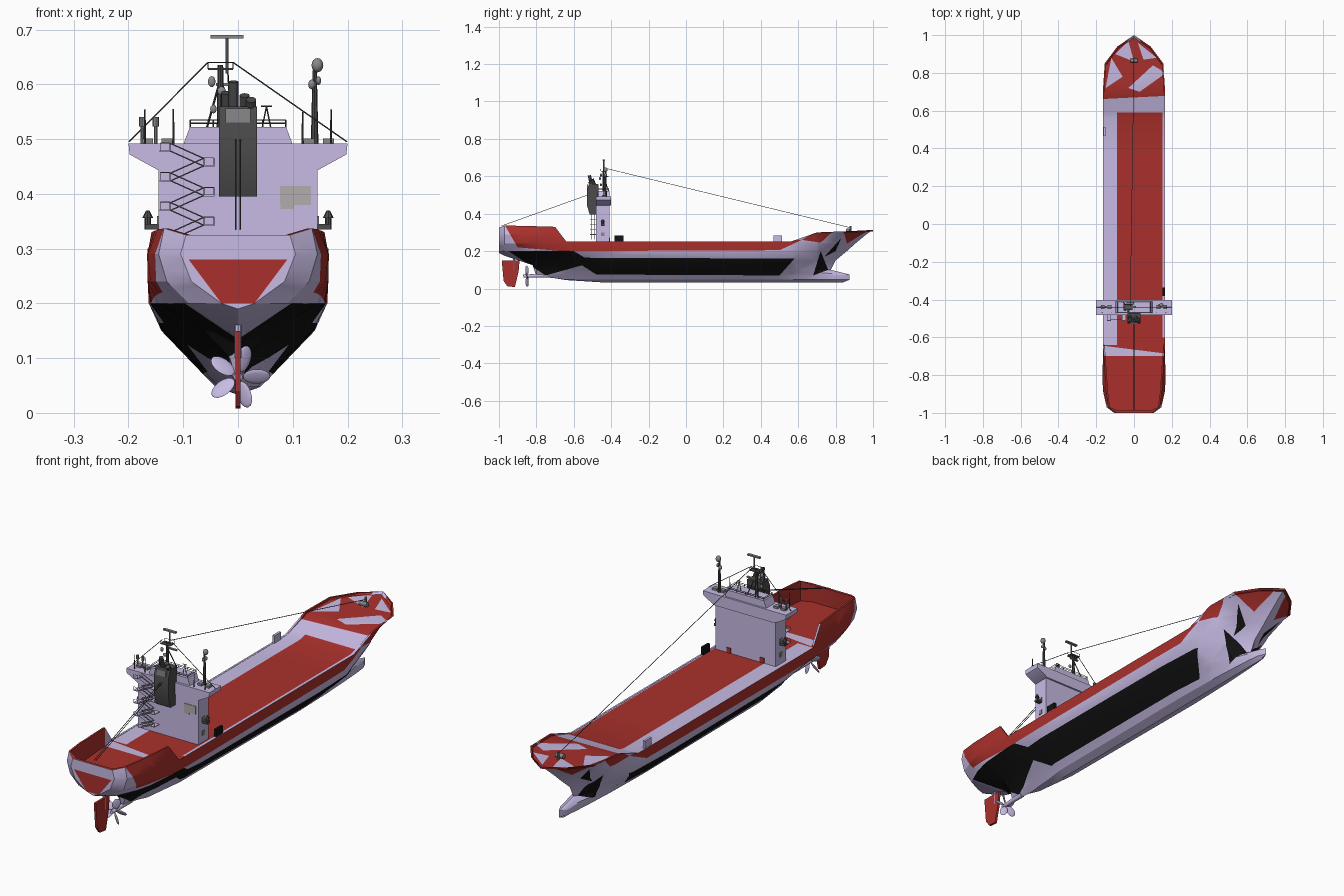
import bpy, bmesh, math
from mathutils import Vector, Matrix

if "Cube" in bpy.data.objects:
    bpy.data.objects.remove(bpy.data.objects["Cube"])

def mat(name, r, g, b):
    m = bpy.data.materials.new(name)
    m.diffuse_color = (r, g, b, 1)
    m.use_nodes = True
    m.node_tree.nodes["Principled BSDF"].inputs["Base Color"].default_value = m.diffuse_color
    return m

LAV, RED = mat("lavender", .58, .50, .78), mat("red", .40, .03, .025)
BLK, DARK = mat("black", .006, .006, .007), mat("dark_grey", .07, .07, .07)
GREY, TAN = mat("grey", .25, .25, .26), mat("tan", .45, .42, .42)

def finish(name, bm, mats, angle=30):
    bmesh.ops.recalc_face_normals(bm, faces=bm.faces[:])
    me = bpy.data.meshes.new(name)
    bm.to_mesh(me)
    bm.free()
    for m in mats:
        me.materials.append(m)
    me.shade_smooth()
    me.set_sharp_from_angle(angle=math.radians(angle))
    ob = bpy.data.objects.new(name, me)
    bpy.context.collection.objects.link(ob)
    return ob

def boxes(name, items, m):
    """items: (centre, size)"""
    bm = bmesh.new()
    for c, s in items:
        bmesh.ops.create_cube(bm, size=1, matrix=Matrix.Translation(c) @ Matrix.Diagonal((*s, 1)))
    return finish(name, bm, [m])

def rods(name, pairs, r, m, r2=None, seg=8):
    bm = bmesh.new()
    for a, b in pairs:
        a, b = Vector(a), Vector(b)
        d = b - a
        mx = Matrix.Translation((a + b) / 2) @ d.to_track_quat('Z', 'Y').to_matrix().to_4x4()
        bmesh.ops.create_cone(bm, cap_ends=True, segments=seg, radius1=r,
                              radius2=r if r2 is None else r2, depth=d.length, matrix=mx)
    return finish(name, bm, [m])

def balls(name, items, m):
    """items: (centre, radii)"""
    bm = bmesh.new()
    for c, s in items:
        bmesh.ops.create_uvsphere(bm, u_segments=14, v_segments=8, radius=1,
                                  matrix=Matrix.Translation(c) @ Matrix.Diagonal((*s, 1)))
    return finish(name, bm, [m], 60)

def prism(name, prof, lo, hi, m, plane="xz"):
    """Extrude a flat outline along the remaining axis"""
    bm = bmesh.new()
    put = (lambda p, t: (p[0], t, p[1])) if plane == "xz" else (lambda p, t: (t, p[0], p[1]))
    A, B = ([bm.verts.new(put(p, t)) for p in prof] for t in (lo, hi))
    n = len(prof)
    bm.faces.new(A)
    bm.faces.new(B)
    for i in range(n):
        bm.faces.new((A[i], A[(i+1) % n], B[(i+1) % n], B[i]))
    return finish(name, bm, [m])

# ---- Hull: half-widths at each waterline, per station (y, keel z, top z, widths...)
LEVELS = [.033, .047, .075, .10, .15, .20, .24, .29, .40]
AFT = [(-1.0, .19, .325, 0, 0, 0, 0, 0, .03, .085, .105, .095),
       (-.97, .175, .337, 0, 0, 0, 0, 0, .09, .13, .145, .135),
       (-.88, .145, .335, 0, 0, 0, 0, .02, .13, .16, .165, .147),
       (-.82, .125, .333, 0, 0, 0, 0, .05, .145, .165, .166, .150),
       (-.80, .065, .333, 0, 0, .007, .015, .06, .148, .165, .166, .152),
       (-.70, .055, .330, 0, 0, .020, .035, .09, .157, .165, .165, .158),
       (-.64, .045, .251, 0, .012, .032, .055, .105, .16, .165, .165, .165),
       (-.45, .033, .251, 0, .035, .06, .085, .135, .163, .165, .165, .165)]
FORE = [(.35, .033, .251, 0, .04, .068, .092, .14, .163, .165, .165, .165),
        (.56, .033, .251, 0, .035, .055, .08, .13, .16, .165, .165, .165),
        (.70, .033, .300, 0, .028, .038, .05, .085, .12, .145, .160, .165),
        (.50, .033, .306, 0, .022, .024, .022, .035, .065, .10, .140, .155),
        (.80, .033, .310, 0, .016, .018, .010, .018, .030, .05, .080, .088),
        (1.0, .033, .314, 0, 0, 0, 0, 0, 0, 0, 0, 0)]
STEM = [.84, .875, .875, .775, .80, .86, .905, .965, 1.0]

bm = bmesh.new()
zone = bm.faces.layers.int.new("zone")      # 0 side, 1 deck, 2 transom

def quad(pts, z):
    f = bm.faces.new([bm.verts.new(p) for p in pts])
    f[zone] = z

for s in (1, -1):
    rings = []
    for i, (y, zb, top, *ws) in enumerate(AFT + FORE):
        raked = i >= len(AFT) + 3
        ys = [.70 + (e - .70) * y if raked else y for e in STEM]
        pts = [(s*w, yy, min(max(l, zb), top)) for w, yy, l in zip(ws, ys, LEVELS)]
        x, yt = s * max(ws[-1] - .008, 0), ys[-1] + (.012 if i == 0 else 0)
        deck = .25 if y <= .56 and not raked else top - .008
        pts += [(x, yt, top), (x, yt, deck), (0, yt, deck)]
        rings.append(pts)
    n = len(LEVELS)
    for a, b in zip(rings, rings[1:]):
        for k in range(len(a) - 1):
            quad((a[k], b[k], b[k+1], a[k+1]), 0 if k < n - 1 else 1)
    r = rings[0]
    mid = lambda p: (0, p[1], p[2])
    for k in range(n + 1):
        quad((r[k], r[k+1], mid(r[k+1]), mid(r[k])), 2 if k < n - 1 else 1)
bmesh.ops.remove_doubles(bm, verts=bm.verts[:], dist=2e-4)
bmesh.ops.dissolve_degenerate(bm, dist=1e-5, edges=bm.edges[:])
for f in bm.faces:
    f.material_index = 1 if f[zone] == 1 else 0

def paint(z, ax, poly, m):
    """Cut a convex camouflage patch into the faces of one zone"""
    u, v = ax
    area = sum(p[0]*q[1] - q[0]*p[1] for p, q in zip(poly, poly[1:] + poly[:1]))
    poly = poly if area > 0 else poly[::-1]
    faces = [f for f in bm.faces if f[zone] == z]
    for p, q in zip(poly, poly[1:] + poly[:1]):
        co, no = Vector(), Vector()
        co[u], co[v], no[u], no[v] = p[0], p[1], p[1] - q[1], q[0] - p[0]
        geom = set(faces) | {e for f in faces for e in f.edges} | {w for f in faces for w in f.verts}
        res = bmesh.ops.bisect_plane(bm, geom=list(geom), dist=1e-6, plane_co=co, plane_no=no)
        faces = [f for f in res["geom"] if isinstance(f, bmesh.types.BMFace)
                 and (f.calc_center_median() - co).dot(no) > 0]
    for f in faces:
        f.material_index = m

SIDE = [(1, [(-.9, .22), (-.66, .2), (-.62, .26), (-.7, .34), (-.97, .34)]),
        (1, [(-.66, .2), (.5, .205), (.62, .26), (-.62, .26)]),
        (1, [(.62, .26), (.72, .245), (.8, .32), (.7, .31)]),
        (1, [(.86, .24), (.99, .32), (.84, .32)]),
        (2, [(-.95, .2), (-.75, .07), (-.5, .14), (-.6, .2)]),
        (2, [(-.62, .165), (-.48, .075), (.5, .07), (.58, .16)]),
        (2, [(.68, .07), (.76, .1), (.72, .2)]), (2, [(.74, .17), (.8, .2), (.83, .27)])]
DECK = [[(-.2, -.64), (-.09, -.64), (-.09, .6), (-.2, .6)], [(.152, -.6), (.2, -.6), (.2, .6), (.152, .6)],
        [(-.2, -.64), (.2, -.69), (.2, -.7), (-.2, -.7)], [(-.2, .59), (.2, .59), (.2, .68), (-.2, .66)],
        [(-.03, .72), (.03, .7), (.17, .8), (.1, .84)], [(-.15, .72), (-.06, .78), (-.12, .88)],
        [(-.1, .9), (.0, .86), (-.03, .97)], [(.05, .87), (.12, .88), (.02, .96)]]
for m, p in SIDE:
    paint(0, (1, 2), p, m)
for p in DECK:
    paint(1, (0, 1), p, 0)
paint(2, (0, 2), [(-.09, .28), (.09, .28), (.03, .2), (-.03, .2)], 1)
finish("hull", bm, [LAV, RED, BLK], 25)

# ---- Rudder and propeller
prism("rudder", [(-.985, .15), (-.975, .04), (-.955, .012), (-.915, .008), (-.895, .09), (-.89, .15)], -.005, .005, RED, "yz")
rods("rudder_stock", [((0, -.92, .1), (0, -.92, .2))], .006, LAV)
bm = bmesh.new()
for i in range(5):
    mx = (Matrix.Translation((0, -.85, .066)) @ Matrix.Rotation(i*math.tau/5 + .3, 4, 'Y')
          @ Matrix.Translation((0, 0, .034)) @ Matrix.Rotation(.6, 4, 'Z') @ Matrix.Diagonal((.016, .003, .025, 1)))
    bmesh.ops.create_uvsphere(bm, u_segments=12, v_segments=8, radius=1, matrix=mx)
finish("propeller_blades", bm, [LAV], 60)
rods("propeller_shaft", [((0, -.87, .066), (0, -.74, .07))], .008, LAV, .012, 12)

# ---- Accommodation block, bridge with wings, wheelhouse top
boxes("accommodation_block", [((0, -.445, .35), (.29, .07, .205))], LAV)
wing = [(.2, .492), (.198, .472), (.145, .443)]
prism("bridge_wings", wing + [(-x, z) for x, z in wing[::-1]], -.482, -.402, LAV)
prism("wheelhouse_top", [(-.1, .49), (-.088, .522), (.088, .522), (.1, .49)], -.472, -.41, LAV)
boxes("wall_panel", [((.105, -.481, .397), (.056, .003, .035)), ((.09, -.481, .38), (.025, .003, .015))], TAN)
boxes("base_doors", [((x, -.409, .262), (.02, .004, .022)) for x in (-.08, .08)], RED)
boxes("side_doors", [((s*.146, -.445, z), (.003, .018, .02)) for s in (1, -1) for z in (.29, .35)], GREY)
boxes("roof_lockers", [((x, -.44, .495), (.02, .02, .012)) for x in (-.165, -.13, .13, .165)], GREY)

# ---- Side vents with mushroom caps
boxes("vent_brackets", [((s*.157, -.445, .34), (.026, .02, .01)) for s in (1, -1)], DARK)
rods("vent_stems", [((s*.165, -.445, .335), (s*.165, -.445, .358)) for s in (1, -1)], .006, DARK)
rods("vent_caps", [((s*.165, -.445, .356), (s*.165, -.445, .37)) for s in (1, -1)], .01, DARK, .003)

# ---- Outside stair: zigzag flights, rails and landings
flights, lands, loops = [], [], []
for i in range(8):
    z, s = .262 + i*.027, (1 if i % 2 else -1)
    a, b = -.093 + s*.03, -.093 - s*.03
    for y in (-.487, -.507):
        for h in (0, .014):
            flights.append(((a, y, z + h), (b, y, z + .027 + h)))
    xl = b - s*.01
    lands.append(((xl, -.497, z + .027), (.02, .034, .003)))
    for x in (xl - .009, xl + .009):
        loops += [((x, -.513, z + .027), (x, -.513, z + .042))]
    loops.append(((xl - .009, -.513, z + .042), (xl + .009, -.513, z + .042)))
rods("stair_flights", flights, .0012, GREY, seg=4)
boxes("stair_landings", lands, LAV)
rods("stair_rails", loops, .0009, GREY, seg=4)

# ---- Funnel with exhaust pipes
prism("funnel", [(-.48, .395), (-.515, .395), (-.528, .44), (-.528, .53), (-.515, .56), (-.47, .56), (-.47, .44)], -.035, .035, DARK, "yz")
boxes("funnel_grille", [((0, -.526, .543), (.046, .008, .026))], GREY)
rods("exhaust_pipes", [((x, y, .555), (x, y - .012, t)) for x, y, t in
     ((-.008, -.505, .605), (.012, -.495, .58), (-.022, -.49, .585), (.024, -.505, .572))], .009, DARK, seg=12)

# ---- Main mast with radar, platform and dishes
M = (-.02, -.44)
rods("main_mast", [((-.032, M[1], .52), (-.032, M[1], .635))], .007, DARK, .005)
rods("mast_pole", [((*M, .62), (*M, .688))], .003, GREY)
rods("mast_legs", [((-.032 + dx, M[1] + .025, .52), (-.032, M[1], .61)) for dx in (-.025, .03)], .002, DARK)
boxes("radar_scanners", [((*M, .687), (.06, .012, .006)), ((M[0], M[1] + .02, .6), (.04, .01, .005))], GREY)
boxes("mast_platform", [((-.032, M[1], .628), (.046, .03, .003))], DARK)
rods("platform_rail", [((-.055, y, .64), (-.009, y, .64)) for y in (-.455, -.425)]
     + [((x, y, .628), (x, y, .64)) for x in (-.055, -.009) for y in (-.455, -.425)], .001, DARK, seg=4)
balls("dishes", [((-.048, -.455, .605), (.007, .005, .01)), ((-.03, -.46, .588), (.008, .005, .008)),
                 ((-.045, -.455, .555), (.006, .005, .008))], GREY)

# ---- Starboard signal mast with dome
rods("signal_mast", [((.14, -.43, .49), (.14, -.43, .625))], .007, DARK, .004)
balls("signal_dome", [((.145, -.43, .635), (.011, .011, .013)), ((.135, -.43, .6), (.007, .007, .009)),
                      ((.147, -.43, .607), (.005, .008, .008))], GREY)

# ---- Antennas, lamps and roof railing
rods("whip_antennas", [((x, -.47, .49), (x, -.47, t)) for x, t in ((-.17, .555), (-.118, .555), (.118, .55), (.17, .555))], .0022, DARK, .0012)
rods("lamp_posts", [((x, -.44, .49), (x, -.44, .525)) for x in (-.175, -.15)], .003, GREY)
rods("lamp_heads", [((x, -.44, .523), (x, -.44, .54)) for x in (-.175, -.15)], .006, GREY)
rods("roof_table_antenna", [((x, -.44, .52), (.052, -.44, .56)) for x in (.044, .06)] + [((.042, -.44, .56), (.062, -.44, .56))], .0013, DARK)
c = [(-.087, -.47), (.087, -.47), (.087, -.412), (-.087, -.412)]
rail = [((*p, z), (*q, z)) for p, q in zip(c, c[1:] + c[:1]) for z in (.529, .535)]
rail += [((x, y, .52), (x, y, .535)) for x in (-.087, -.045, 0, .045, .087) for y in (-.47, -.412)]
rods("roof_railing", rail, .0012, DARK, seg=4)

# ---- Rigging
rods("rigging", [((-.02, -.44, .645), (0, .88, .325)), ((-.055, -.44, .64), (-.199, -.44, .495)),
                 ((-.009, -.44, .64), (.199, -.44, .495))]
     + [((x, -.525, .5), (x, -.985, .335)) for x in (-.004, .004)], .0014, DARK, seg=5)

# ---- Deck fittings: side boxes and bow windlass
boxes("starboard_deck_box", [((.157, -.358, .266), (.012, .046, .034))], BLK)
boxes("port_deck_box", [((-.157, .49, .266), (.01, .046, .034))], LAV)
rods("bow_post", [((0, .88, .3), (0, .88, .335))], .005, GREY)
rods("windlass", [((-.018, .865, .312), (.018, .865, .312))], .01, GREY, seg=12)
